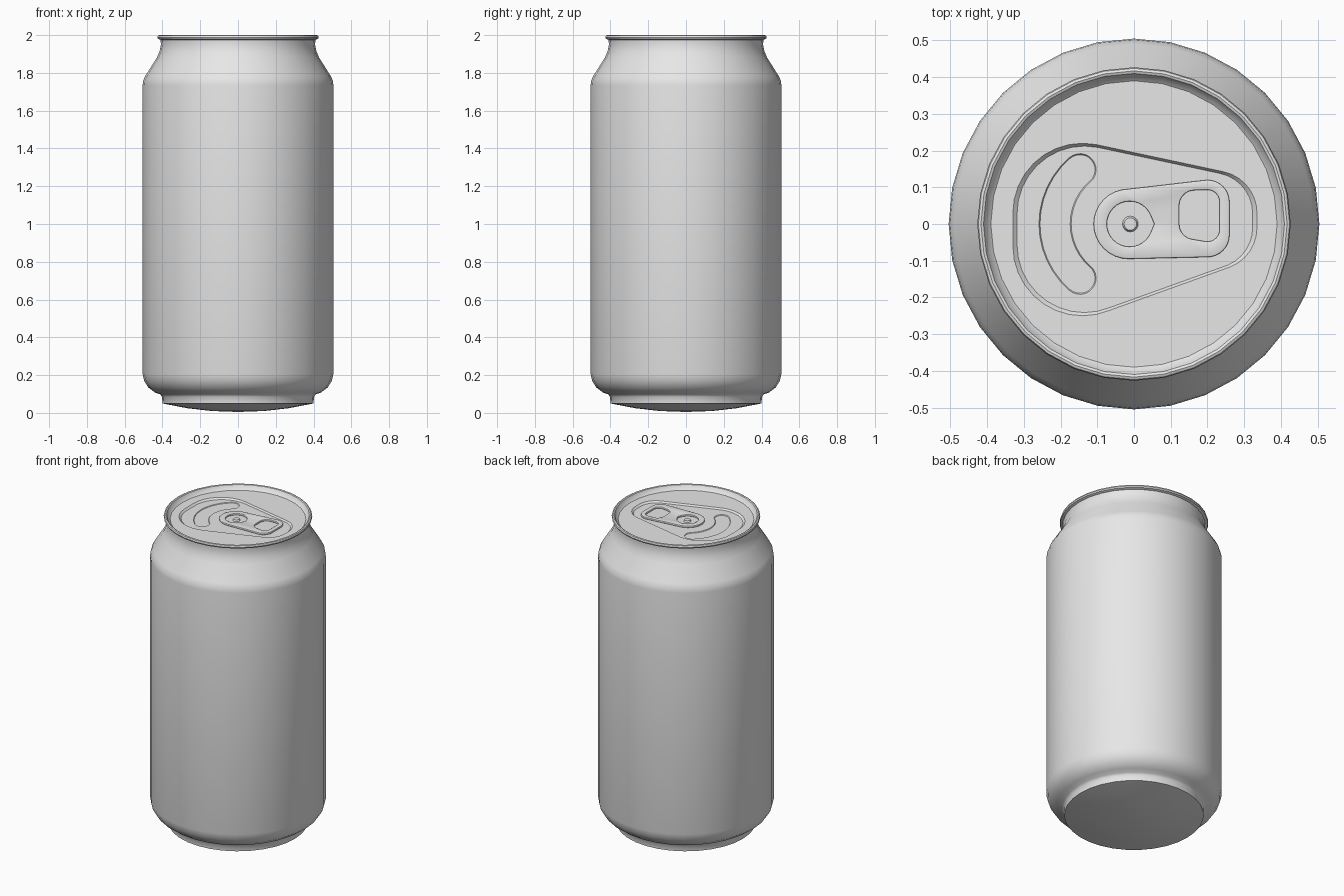
import bpy
import bmesh
from math import sin, cos, pi, tau, radians
from mathutils import Vector, Matrix
from mathutils.geometry import convex_hull_2d

if "Cube" in bpy.data.objects:
    bpy.data.objects.remove(bpy.data.objects["Cube"], do_unlink=True)

SIDES = 32
LID_Z, PANEL_Z, MOUTH_Z = 1.97, 1.96, 1.956

metal = bpy.data.materials.new("light_grey_metal")
metal.use_nodes = True
metal.diffuse_color = (0.8, 0.8, 0.8, 1)
metal.node_tree.nodes["Principled BSDF"].inputs["Base Color"].default_value = (0.8, 0.8, 0.8, 1)


def finish(name, bm, angle=35):
    mesh = bpy.data.meshes.new(name)
    bm.to_mesh(mesh)
    bm.free()
    mesh.materials.append(metal)
    obj = bpy.data.objects.new(name, mesh)
    bpy.context.collection.objects.link(obj)
    bpy.ops.object.select_all(action="DESELECT")
    obj.select_set(True)
    bpy.context.view_layer.objects.active = obj
    bpy.ops.object.shade_smooth_by_angle(angle=radians(angle))
    return obj


def lathe(name, profile):
    bm = bmesh.new()
    verts = [bm.verts.new((r, 0, z)) for r, z in profile]
    edges = [bm.edges.new(pair) for pair in zip(verts, verts[1:])]
    bmesh.ops.spin(bm, geom=verts + edges, cent=(0, 0, 0), axis=(0, 0, 1),
                   angle=tau, steps=SIDES)
    bmesh.ops.remove_doubles(bm, verts=bm.verts, dist=0.0001)
    bmesh.ops.recalc_face_normals(bm, faces=bm.faces)
    return finish(name, bm)


def arc(centre, radius, start, end, steps=12):
    return [Vector((centre[0] + radius * cos(start + (end - start) * i / steps),
                    centre[1] + radius * sin(start + (end - start) * i / steps)))
            for i in range(steps + 1)]


def rounded(*circles):
    """Outline stretched around circles given as (x, y, radius)."""
    points = [p for x, y, r in circles for p in arc((x, y), r, 0, tau, 32)[:-1]]
    return [points[i] for i in convex_hull_2d(points)]


def crescent(width, radius=0.195, centre=(-0.02, 0), half=0.86):
    a, b = pi - half, pi + half
    end_a, end_b = [(centre[0] + radius * cos(t), centre[1] + radius * sin(t)) for t in (a, b)]
    return (arc(centre, radius + width, a, b) + arc(end_b, width, b, b + pi)[1:-1]
            + arc(centre, radius - width, b, a) + arc(end_a, width, a + pi, a + tau)[1:-1])


def loop(bm, outline, z):
    verts = [bm.verts.new((p.x, p.y, z)) for p in outline]
    edges = [bm.edges.new((v, verts[i - 1])) for i, v in enumerate(verts)]
    return verts, edges


def fill(bm, *loops):
    bmesh.ops.triangle_fill(bm, use_beauty=True, use_dissolve=False, normal=(0, 0, 1),
                            edges=[e for _, edges in loops for e in edges])


def wall(bm, upper, lower):
    a, b = upper[0], lower[0]
    for i in range(len(a)):
        bm.faces.new((a[i - 1], a[i], b[i], b[i - 1]))


def face_up(bm):
    bm.normal_update()
    for face in bm.faces:
        if face.normal.z < 0:
            face.normal_flip()


# Can body: domed base, foot, straight wall, shoulder, neck, rolled rim
lathe("can_body", [
    (0, 0.005), (0.14, 0.01), (0.27, 0.025), (0.40, 0.05),
    (0.402, 0.085), (0.412, 0.098), (0.44, 0.108), (0.475, 0.135), (0.496, 0.168),
    (0.505, 0.205), (0.505, 1.735), (0.502, 1.76), (0.49, 1.785), (0.43, 1.88),
    (0.415, 1.915), (0.408, 1.95), (0.41, 1.975), (0.424, 1.98), (0.427, 1.988),
    (0.424, 1.997), (0.417, 2.0), (0.41, 1.997), (0.402, 1.98), (0.39, LID_Z)])

# Lid with sunken teardrop panel and scored mouth
bm = bmesh.new()
teardrop = rounded((-0.14, 0.03, 0.19), (-0.14, -0.06, 0.19), (0.22, 0.03, 0.115), (0.22, -0.01, 0.115))
lid_edge = loop(bm, arc((0, 0), 0.39, 0, tau, SIDES)[:-1], LID_Z)
panel_top = loop(bm, teardrop, LID_Z)
panel_low = loop(bm, [p * 0.965 for p in teardrop], PANEL_Z)
mouth_top = loop(bm, crescent(0.044), PANEL_Z)
mouth_low = loop(bm, crescent(0.041), MOUTH_Z)
fill(bm, lid_edge, panel_top)
wall(bm, panel_top, panel_low)
fill(bm, panel_low, mouth_top)
wall(bm, mouth_top, mouth_low)
fill(bm, mouth_low)
face_up(bm)
finish("lid", bm, 20)

# Pull tab with finger hole and rivet opening
bm = bmesh.new()
fill(bm,
     loop(bm, rounded((-0.015, 0, 0.095), (0.2, 0.06, 0.06), (0.2, -0.03, 0.06)), PANEL_Z + 0.001),
     loop(bm, rounded((0.165, 0.05, 0.042), (0.2, 0.06, 0.033),
                      (0.2, -0.015, 0.033), (0.165, 0, 0.042)), PANEL_Z + 0.001),
     loop(bm, rounded((-0.012, 0, 0.062), (0.05, 0, 0.005)), PANEL_Z + 0.001))
face_up(bm)
tab = finish("pull_tab", bm)
solid = tab.modifiers.new("thickness", "SOLIDIFY")
solid.thickness = 0.012
solid.offset = 1
bevel = tab.modifiers.new("rounded_edge", "BEVEL")
bevel.width = 0.003
bevel.segments = 2
bevel.limit_method = "ANGLE"
bevel.angle_limit = radians(50)

# Rivet
bm = bmesh.new()
bmesh.ops.create_cone(bm, cap_ends=True, segments=16, radius1=0.022, radius2=0.017, depth=0.01,
                      matrix=Matrix.Translation((-0.01, 0, PANEL_Z + 0.004)))
finish("rivet", bm)
